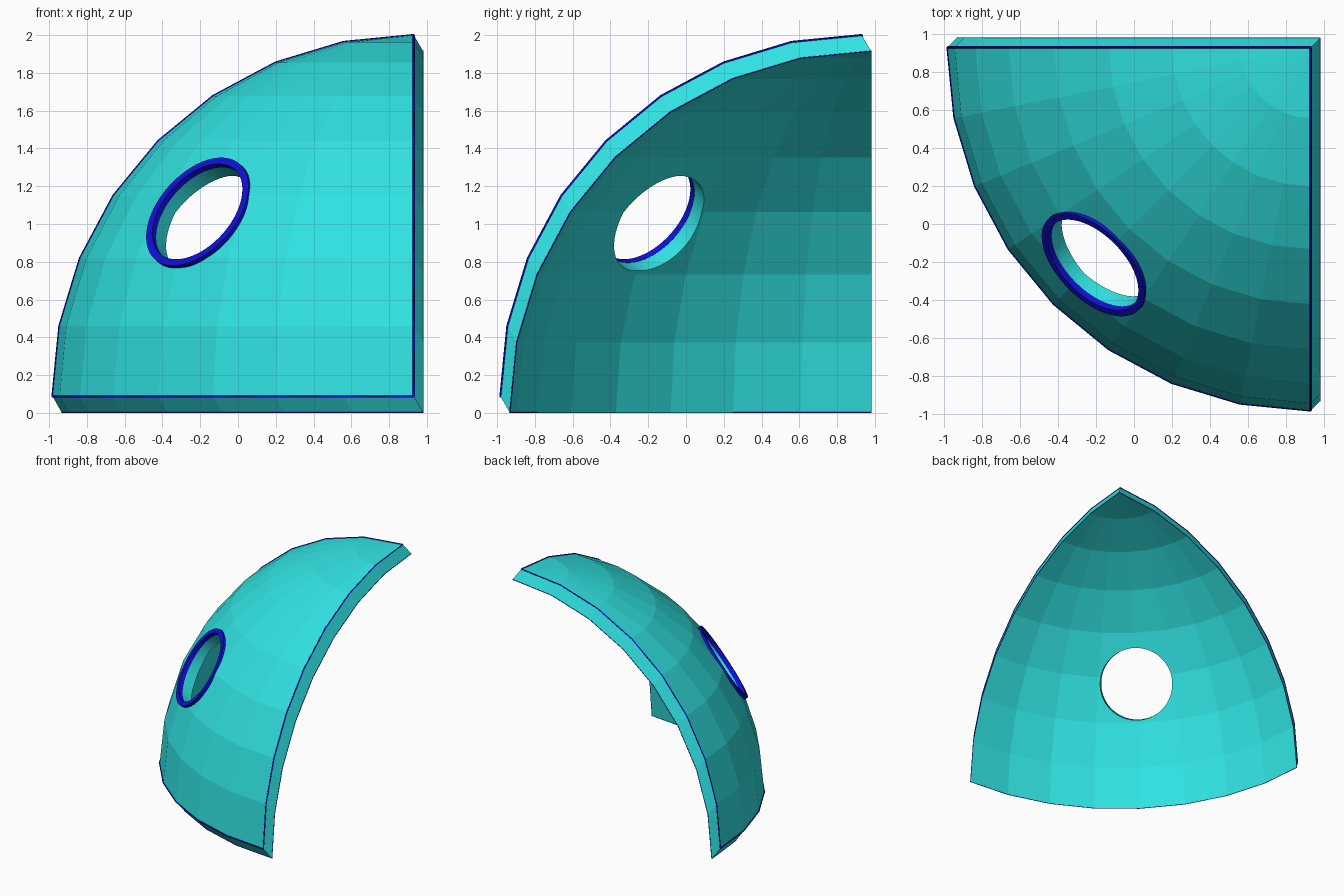
import bpy, bmesh, math
from mathutils import Vector

if "Cube" in bpy.data.objects:
    bpy.data.objects.remove(bpy.data.objects["Cube"])

R = 1.913                                  # sphere radius
C = Vector((0.981, 0.981, 0.0))            # sphere centre
OFF = Vector((-0.05, -0.05, 0.087))        # inner to outer skin offset
N = 8                                      # facets per quarter turn
ELEV = math.radians(32.2)
AXIS = Vector((-math.cos(ELEV) * math.sqrt(.5), -math.cos(ELEV) * math.sqrt(.5), math.sin(ELEV)))


def material(name, rgb):
    m = bpy.data.materials.new(name)
    m.diffuse_color = (*rgb, 1)
    m.use_nodes = True
    m.node_tree.nodes["Principled BSDF"].inputs["Base Color"].default_value = m.diffuse_color
    return m


cyan = material("cyan", (0.03, 0.76, 0.76))
blue = material("deep blue", (0.005, 0.005, 0.68))


def finish(name, bm, mat):
    bmesh.ops.recalc_face_normals(bm, faces=bm.faces)
    me = bpy.data.meshes.new(name)
    bm.to_mesh(me)
    bm.free()
    me.materials.append(mat)
    ob = bpy.data.objects.new(name, me)
    bpy.context.collection.objects.link(ob)
    return ob


def sphere_point(lat, lon):
    a, b = lat * math.pi / 2 / N, lon * math.pi / 2 / N
    return C + R * Vector((-math.cos(a) * math.cos(b), -math.cos(a) * math.sin(b), math.sin(a)))


# Dome panel: one eighth of a faceted sphere, extruded outward
bm = bmesh.new()
rows = [[bm.verts.new(sphere_point(i, j)) for j in range(N + 1)] for i in range(N)]
top = bm.verts.new(sphere_point(N, 0))
for i in range(N):
    for j in range(N):
        if i < N - 1:
            bm.faces.new((rows[i][j], rows[i][j + 1], rows[i + 1][j + 1], rows[i + 1][j]))
        else:
            bm.faces.new((rows[i][j], rows[i][j + 1], top))
inner = list(bm.faces)
new = bmesh.ops.extrude_face_region(bm, geom=inner, use_keep_orig=True)["geom"]
bmesh.ops.translate(bm, vec=OFF, verts=[g for g in new if isinstance(g, bmesh.types.BMVert)])
panel = finish("dome_panel", bm, cyan)

# Round hole through the panel
HOLE, RIM = 0.299, 0.338
bpy.ops.mesh.primitive_cylinder_add(vertices=64, radius=HOLE, depth=1.0, location=C + AXIS * 1.95,
                                    rotation=AXIS.to_track_quat('Z', 'Y').to_euler())
cutter = bpy.context.object
cutter.name = "hole_cutter"
cutter.data.materials.append(cyan)
cutter.hide_render = True
mod = panel.modifiers.new("hole", 'BOOLEAN')
mod.operation, mod.solver, mod.object = 'DIFFERENCE', 'EXACT', cutter
bpy.context.view_layer.objects.active = panel
bpy.ops.object.modifier_apply(modifier="hole")
bpy.data.objects.remove(cutter)

# Flat collar around the hole
bm = bmesh.new()
profile = [(HOLE - .001, 1.965), (RIM, 1.965), (RIM, 2.0), (HOLE - .001, 2.0)]
S = 64
q = AXIS.to_track_quat('Z', 'Y')
rings = []
for k in range(S):
    t = 2 * math.pi * k / S
    rings.append([bm.verts.new(C + q @ Vector((r * math.cos(t), r * math.sin(t), h))) for r, h in profile])
for k in range(S):
    a, b = rings[k], rings[(k + 1) % S]
    for p in range(4):
        bm.faces.new((a[p], b[p], b[(p + 1) % 4], a[(p + 1) % 4]))
finish("hole_collar", bm, blue)


# Thin blue trim along the panel borders
def trim(name, offset, radius):
    cu = bpy.data.curves.new(name, 'CURVE')
    cu.dimensions = '3D'
    cu.bevel_depth, cu.bevel_resolution = radius, 0
    sides = ([(0, j) for j in range(N + 1)], [(i, 0) for i in range(N + 1)], [(i, N) for i in range(N + 1)])
    for side in sides:
        sp = cu.splines.new('POLY')
        sp.points.add(N)
        for p, (i, j) in zip(sp.points, side):
            p.co = (*(sphere_point(i, j) + offset), 1)
    cu.materials.append(blue)
    ob = bpy.data.objects.new(name, cu)
    bpy.context.collection.objects.link(ob)


trim("outer_edge_trim", OFF, 0.006)
trim("inner_edge_trim", Vector((-0.001, -0.001, 0.002)), 0.003)
